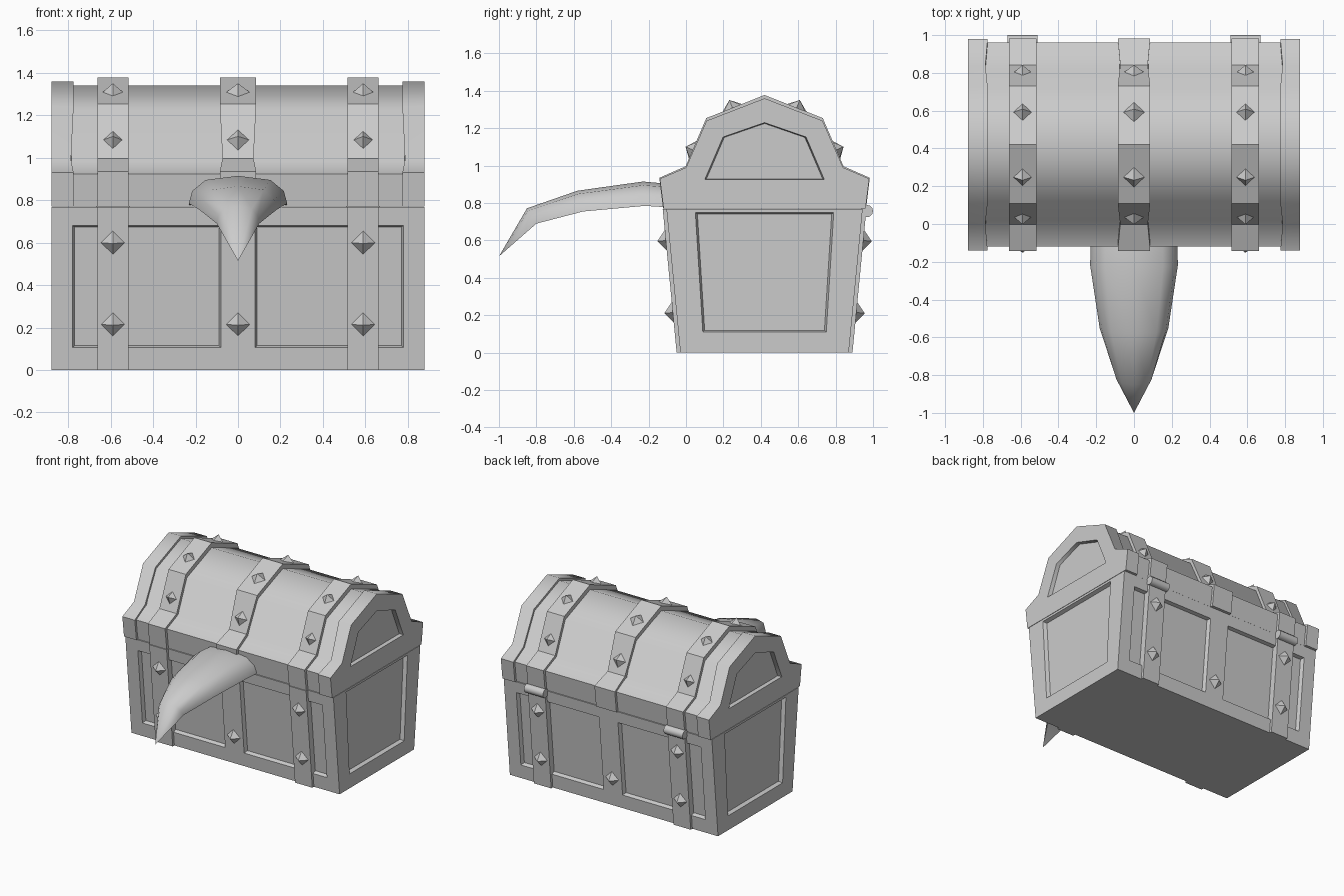
import bpy
import bmesh
from math import radians
from mathutils import Matrix, Vector

cube = bpy.data.objects.get("Cube")
if cube:
    bpy.data.objects.remove(cube, do_unlink=True)

grey = bpy.data.materials.new("plain_grey")
grey.use_nodes = True
grey.diffuse_color = (0.6, 0.6, 0.6, 1)
grey.node_tree.nodes["Principled BSDF"].inputs["Base Color"].default_value = (0.6, 0.6, 0.6, 1)

MID = 0.42       # depth centre of the chest
RIM = 0.77       # height where lid meets body
FLARE = 0.097    # outward lean of front and back


def finish(name, bm, smooth=None):
    bmesh.ops.remove_doubles(bm, verts=bm.verts, dist=0.0005)
    bmesh.ops.recalc_face_normals(bm, faces=bm.faces)
    mesh = bpy.data.meshes.new(name)
    bm.to_mesh(mesh)
    bm.free()
    obj = bpy.data.objects.new(name, mesh)
    bpy.context.collection.objects.link(obj)
    mesh.materials.append(grey)
    if smooth:
        activate(obj)
        bpy.ops.object.shade_smooth_by_angle(angle=radians(smooth))
    return obj


def activate(obj):
    bpy.ops.object.select_all(action="DESELECT")
    obj.select_set(True)
    bpy.context.view_layer.objects.active = obj


def loft(name, rings, smooth=None):
    """Skin a closed solid through rings of equal point count."""
    bm = bmesh.new()
    loops = [[bm.verts.new(p) for p in ring] for ring in rings]
    n = len(loops[0])
    for a, b in zip(loops, loops[1:]):
        for i in range(n):
            j = (i + 1) % n
            bm.faces.new((a[i], a[j], b[j], b[i]))
    bm.faces.new(loops[0])
    bm.faces.new(loops[-1])
    return finish(name, bm, smooth)


def recess(target, outline, normal, depth=0.028):
    """Cut a panel with slightly sloping sides into the target."""
    pts = [Vector(p) for p in outline]
    centre = sum(pts, Vector()) / len(pts)
    n = Vector(normal).normalized()
    rings = [[centre + (p - centre) * (1 + k * 0.03) + n * depth * k for p in pts] for k in (1, -1)]
    cutter = loft("panel_cutter", rings)
    cutter.hide_render = True
    mod = target.modifiers.new("panel", "BOOLEAN")
    mod.operation = "DIFFERENCE"
    mod.solver = "EXACT"
    mod.object = cutter
    activate(target)
    bpy.ops.object.modifier_apply(modifier=mod.name)
    bpy.data.objects.remove(cutter, do_unlink=True)


def wall(side, z, out=0.0):
    """Depth of the leaning front (-1) or back (1) wall at a height."""
    return MID + side * (0.45 + FLARE * z + out)


def stud(x, y, z, normal, radius=0.055, height=0.045):
    n = Vector(normal).normalized()
    across = Vector((1, 0, 0))
    up = n.cross(across)
    turn = Matrix((across, up, n)).transposed().to_4x4()
    bm = bmesh.new()
    bmesh.ops.create_cone(bm, cap_ends=True, segments=4, radius1=radius, radius2=0, depth=height,
                          matrix=Matrix.Translation(Vector((x, y, z)) + n * height / 2) @ turn)
    finish("stud", bm)


# Body with recessed panels
body = loft("chest_body", [[(x, wall(s, z), z) for x, s in ((-0.88, -1), (0.88, -1), (0.88, 1), (-0.88, 1))]
                           for z in (0, RIM - 0.003)])
for side in (-1, 1):
    for a, b in ((-0.78, -0.08), (0.08, 0.78)):
        recess(body, [(x, wall(side, z), z) for x, z in ((a, 0.105), (b, 0.105), (b, 0.68), (a, 0.68))],
               (0, side, -FLARE))
    recess(body, [(side * 0.88, y, z) for y, z in ((0.09, 0.11), (0.75, 0.11), (0.79, 0.75), (0.05, 0.75))],
           (side, 0, 0))

# Lid outline, front half from rim to ridge, mirrored to the back
half = [(0.54, 0), (0.56, 0.16), (0.42, 0.22), (0.31, 0.47), (0, 0.59)]
NARROW = (2, len(half) * 2 - 4)   # ledge points, where bands pinch in
outline = [(-y, z) for y, z in half] + [(y, z) for y, z in half[-2::-1]]


def lid_ring(x, sy=1.0, sz=1.0, pinch=0.0):
    return [(x - (pinch if i in NARROW else 0), MID + y * sy, RIM + z * sz)
            for i, (y, z) in enumerate(outline)]


loft("lid_shell", [lid_ring(x, 0.965, 0.966) for x in (-0.8, 0.8)], 60)

# Thick lid ends with a sunken arched panel
for side, label in ((1, "left"), (-1, "right")):
    end = loft(label + "_lid_end", [lid_ring(side * 0.775, pinch=-side * 0.012), lid_ring(side * 0.88)])
    recess(end, [(side * 0.88, MID + y, z) for y, z in
                 ((-0.32, 0.925), (-0.222, 1.153), (0, 1.23), (0.222, 1.153), (0.32, 0.925))], (side, 0, 0))
    activate(end)
    bpy.ops.object.shade_smooth_by_angle(angle=radians(60))

# Bands over the lid
for x, w, pinch in ((-0.59, 0.073, 0), (0, 0.086, 0.013), (0.59, 0.073, 0)):
    loft("lid_band", [lid_ring(x + s * w, 1.005, 1.03, s * pinch) for s in (-1, 1)])

# Body straps, hinges and studs
for side in (-1, 1):
    lean = (0, side, -FLARE)
    for x in (-0.59, 0.59):
        loft("body_strap", [[(x + dx, wall(side, z, out), z) for dx, out in
                             ((-0.073, -0.05), (0.073, -0.05), (0.073, 0.02), (-0.073, 0.02))]
                            for z in (0, RIM - 0.003)])
        for z in (0.215, 0.6):
            stud(x, wall(side, z, 0.02), z, lean)
    stud(0, wall(side, 0.215), 0.215, lean)
    for x, r in ((-0.59, 0.048), (0, 0.056), (0.59, 0.048)):
        stud(x, MID + side * 0.381, 1.083, (0, side * 0.915, 0.4), r)
        stud(x, MID + side * 0.172, 1.309, (0, side * 0.36, 0.93), r)

for x in (-0.59, 0.59):
    bm = bmesh.new()
    bmesh.ops.create_cone(bm, cap_ends=True, segments=12, radius1=0.033, radius2=0.033, depth=0.16,
                          matrix=Matrix.Translation((x, 0.967, 0.757)) @ Matrix.Rotation(radians(90), 4, "Y"))
    finish("hinge", bm, 40)

# Tongue: half width, then depth and height of its underside and top
stations = [(0.23, -0.06, 0.775, -0.06, 0.9), (0.232, -0.22, 0.785, -0.23, 0.915),
            (0.182, -0.55, 0.755, -0.58, 0.866), (0.1, -0.8, 0.69, -0.85, 0.772),
            (0, -1, 0.515, -1, 0.515)]
section = [(-1, 0), (-0.93, 0.45), (-0.66, 0.85), (0, 1), (0.66, 0.85), (0.93, 0.45), (1, 0)]
loft("tongue", [[(w * u, yb + (yt - yb) * v, zb + (zt - zb) * v) for u, v in section]
                for w, yb, zb, yt, zt in stations], 60)
